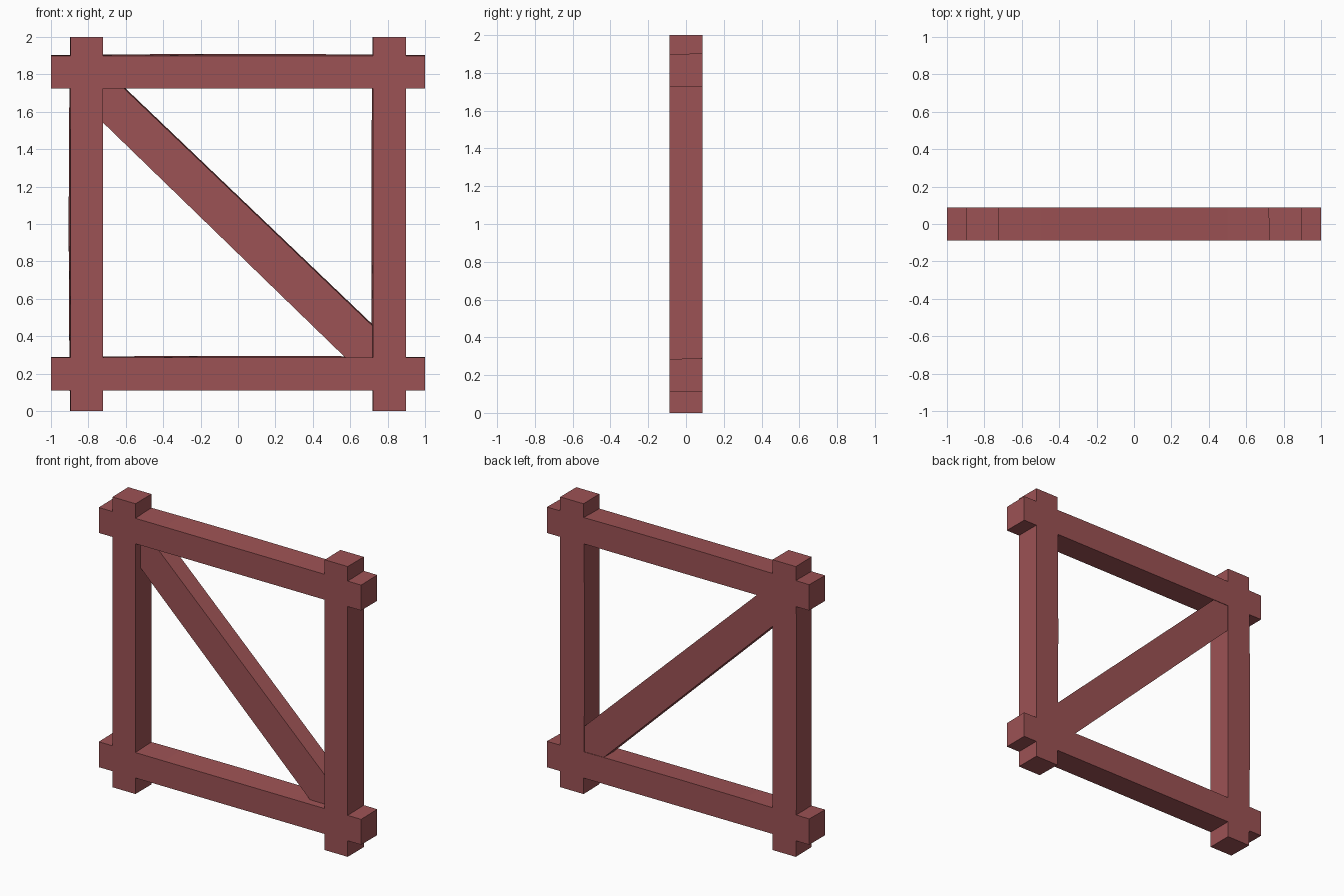
import bpy
import bmesh
import math
from mathutils import Vector

cube = bpy.data.objects.get("Cube")
if cube:
    bpy.data.objects.remove(cube, do_unlink=True)

wood = bpy.data.materials.new("red brown timber")
wood.use_nodes = True
colour = (0.335, 0.085, 0.089, 1)
wood.diffuse_color = colour
wood.node_tree.nodes["Principled BSDF"].inputs["Base Color"].default_value = colour

HALF = 0.0875   # half the timber thickness
SEGMENTS = 4


def finish(name, bm):
    bmesh.ops.recalc_face_normals(bm, faces=bm.faces)
    mesh = bpy.data.meshes.new(name)
    bm.to_mesh(mesh)
    bm.free()
    mesh.materials.append(wood)
    obj = bpy.data.objects.new(name, mesh)
    bpy.context.collection.objects.link(obj)
    return obj


def beam(name, centre, along, side):
    """Square timber 2 long whose rear edge on one side is slightly bowed."""
    bm = bmesh.new()
    rings = []
    for i in range(SEGMENTS + 1):
        t = i / SEGMENTS
        bow = 0.003 + 0.007 * math.sin(math.pi * t)
        ring = []
        for s, y in ((-1, -1), (1, -1), (1, 1), (-1, 1)):
            extra = bow if (s, y) == (1, 1) else 0
            p = centre + along * (2 * t - 1) + side * (s * HALF + extra)
            ring.append(bm.verts.new(p + Vector((0, y * HALF, 0))))
        rings.append(ring)
    for a, b in zip(rings, rings[1:]):
        for k in range(4):
            n = (k + 1) % 4
            bm.faces.new((a[k], a[n], b[n], b[k]))
    bm.faces.new(rings[0])
    bm.faces.new(rings[-1])
    return finish(name, bm)


X, Z = Vector((1, 0, 0)), Vector((0, 0, 1))

# Upright posts
for name, x in (("right_post", -0.808), ("left_post", 0.81)):
    beam(name, Vector((x, 0, 1)), Z, -X)

# Horizontal rails
for name, z in (("bottom_rail", 0.198), ("top_rail", 1.812)):
    beam(name, Vector((0, 0, z)), X, Z)

# Diagonal brace, set back from the front and mitred into two corners
outline = ((-0.73, 1.55), (0.585, 0.275), (0.73, 0.275),
           (0.73, 0.445), (-0.62, 1.735), (-0.73, 1.735))
bm = bmesh.new()
front = [bm.verts.new((x, -0.035, z)) for x, z in outline]
back = [bm.verts.new((x, 0.084, z + (0.008 if i in (3, 4) else 0)))
        for i, (x, z) in enumerate(outline)]
bm.faces.new(front)
bm.faces.new(back)
for i in range(len(outline)):
    j = (i + 1) % len(outline)
    bm.faces.new((front[i], front[j], back[j], back[i]))
finish("diagonal_brace", bm)
